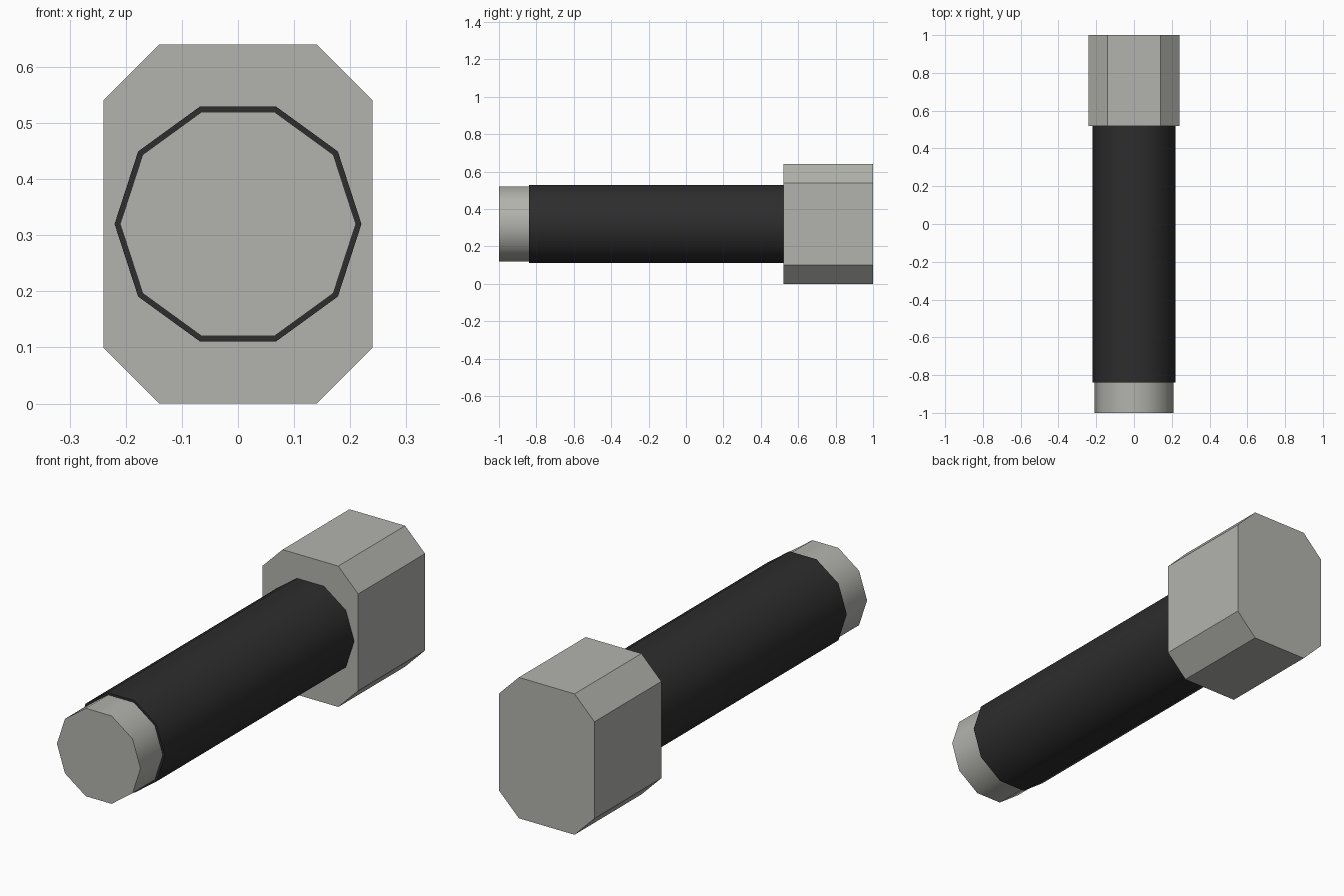
import bpy, math

if "Cube" in bpy.data.objects:
    bpy.data.objects.remove(bpy.data.objects["Cube"])

CENTRE_Z = 0.32


def material(name, rgb):
    m = bpy.data.materials.new(name)
    m.diffuse_color = (*rgb, 1)
    m.use_nodes = True
    m.node_tree.nodes["Principled BSDF"].inputs["Base Color"].default_value = m.diffuse_color
    return m


def prism(name, profile, y0, y1, mat):
    """Extrude an (x, z) outline along y and close both ends."""
    n = len(profile)
    verts = [(x, y, z) for y in (y0, y1) for x, z in profile]
    faces = [(i, (i + 1) % n, n + (i + 1) % n, n + i) for i in range(n)]
    faces += [tuple(reversed(range(n))), tuple(range(n, 2 * n))]
    # outlines run counter-clockwise seen from the front (-y)
    faces = [tuple(f) for f in faces[:n]] + [tuple(range(n)), tuple(reversed(range(n, 2 * n)))]
    faces = [tuple(reversed(f)) if i < n else f for i, f in enumerate(faces)]
    mesh = bpy.data.meshes.new(name)
    mesh.from_pydata(verts, [], faces)
    mesh.materials.append(mat)
    ob = bpy.data.objects.new(name, mesh)
    bpy.context.collection.objects.link(ob)
    # smooth the ten-sided tubes, keep 45 degree bevels and ends sharp
    bpy.ops.object.select_all(action='DESELECT')
    ob.select_set(True)
    bpy.context.view_layer.objects.active = ob
    bpy.ops.object.shade_smooth_by_angle(angle=math.radians(40))
    return ob


def decagon(r):
    return [(r * math.cos(i * math.tau / 10), CENTRE_Z + r * math.sin(i * math.tau / 10))
            for i in range(10)]


metal = material("light_grey_metal", (0.45, 0.45, 0.42))
grip = material("black_grip", (0.026, 0.026, 0.026))

# Metal tip, seated in the front of the grip
prism("front_tip", decagon(0.21), -1.0, -0.84, metal)

# Long dark grip sleeve
prism("grip_sleeve", decagon(0.22), -0.84, 0.52, grip)

# Block head with chamfered corners
W, H, C = 0.24, 0.32, 0.10
corners = [(W, -H + C), (W, H - C), (W - C, H), (C - W, H),
           (-W, H - C), (-W, -H + C), (C - W, -H), (W - C, -H)]
prism("head_block", [(x, z + CENTRE_Z) for x, z in corners], 0.52, 1.0, metal)
